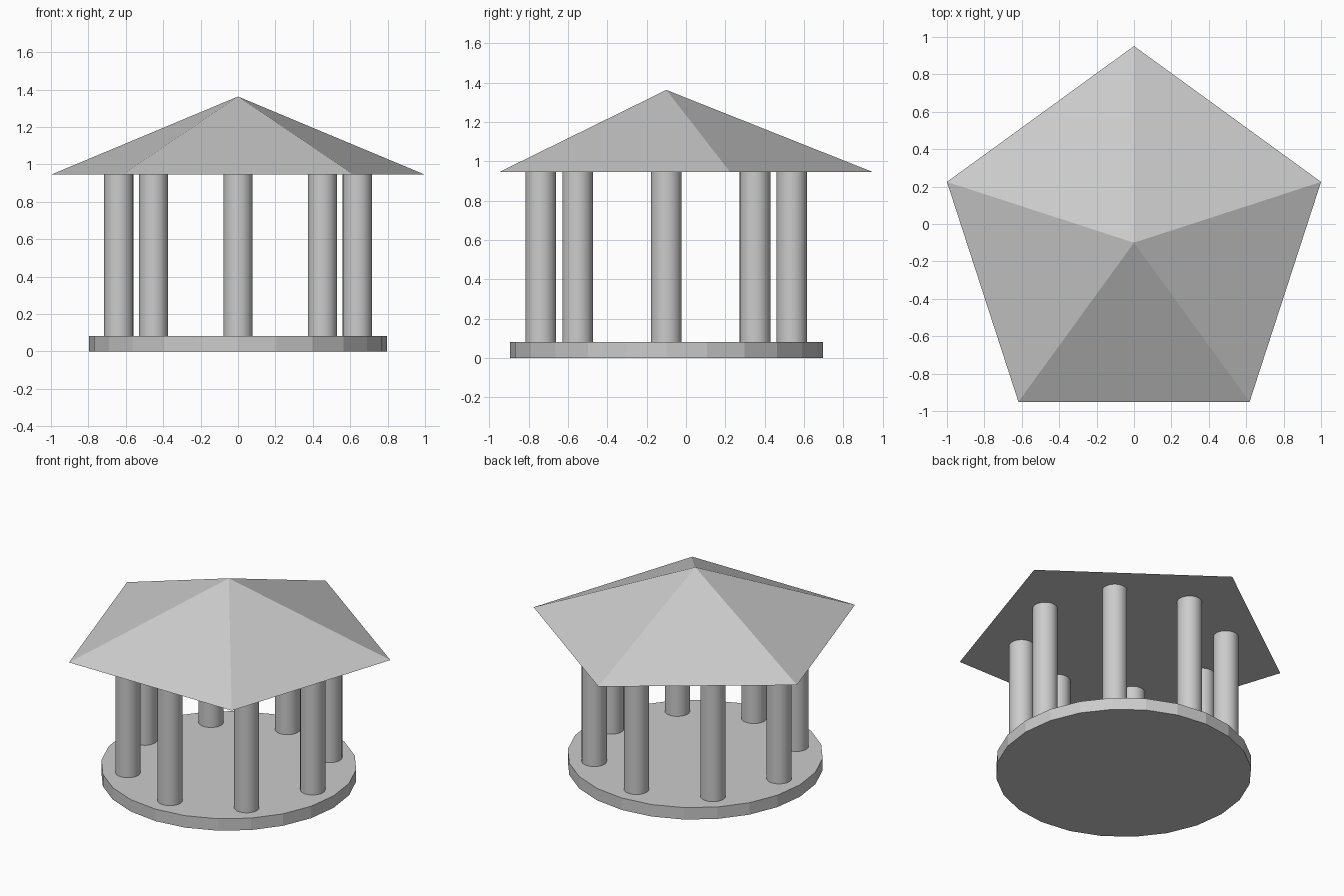
import bpy
from math import pi, cos, sin, radians

if "Cube" in bpy.data.objects:
    bpy.data.objects.remove(bpy.data.objects["Cube"])

CY = -0.10                       # shared axis of the pavilion
FLOOR_TOP, EAVES, PEAK = 0.082, 0.945, 1.363


def prism(name, sides, r_low, r_top, z0, z1, x=0.0, y=CY, turn=0.0):
    """Upright cylinder or cone between two heights."""
    bpy.ops.mesh.primitive_cone_add(vertices=sides, radius1=r_low, radius2=r_top,
                                    depth=z1 - z0, location=(x, y, (z0 + z1) / 2),
                                    rotation=(0, 0, turn))
    ob = bpy.context.object
    ob.name = name
    return ob


# Round floor slab, flat facets
prism("floor_slab", 24, 0.796, 0.796, 0, FLOOR_TOP)

# Ring of eight smooth columns
for i in range(8):
    a = i * pi / 4
    prism(f"column_{i + 1}", 32, 0.078, 0.078, FLOOR_TOP, EAVES,
          0.638 * cos(a), CY + 0.638 * sin(a))
    bpy.ops.object.shade_smooth_by_angle(angle=radians(30))

# Five-sided roof, one corner pointing to the back (+y)
prism("pentagon_roof", 5, 1 / cos(radians(18)), 0, EAVES, PEAK)
